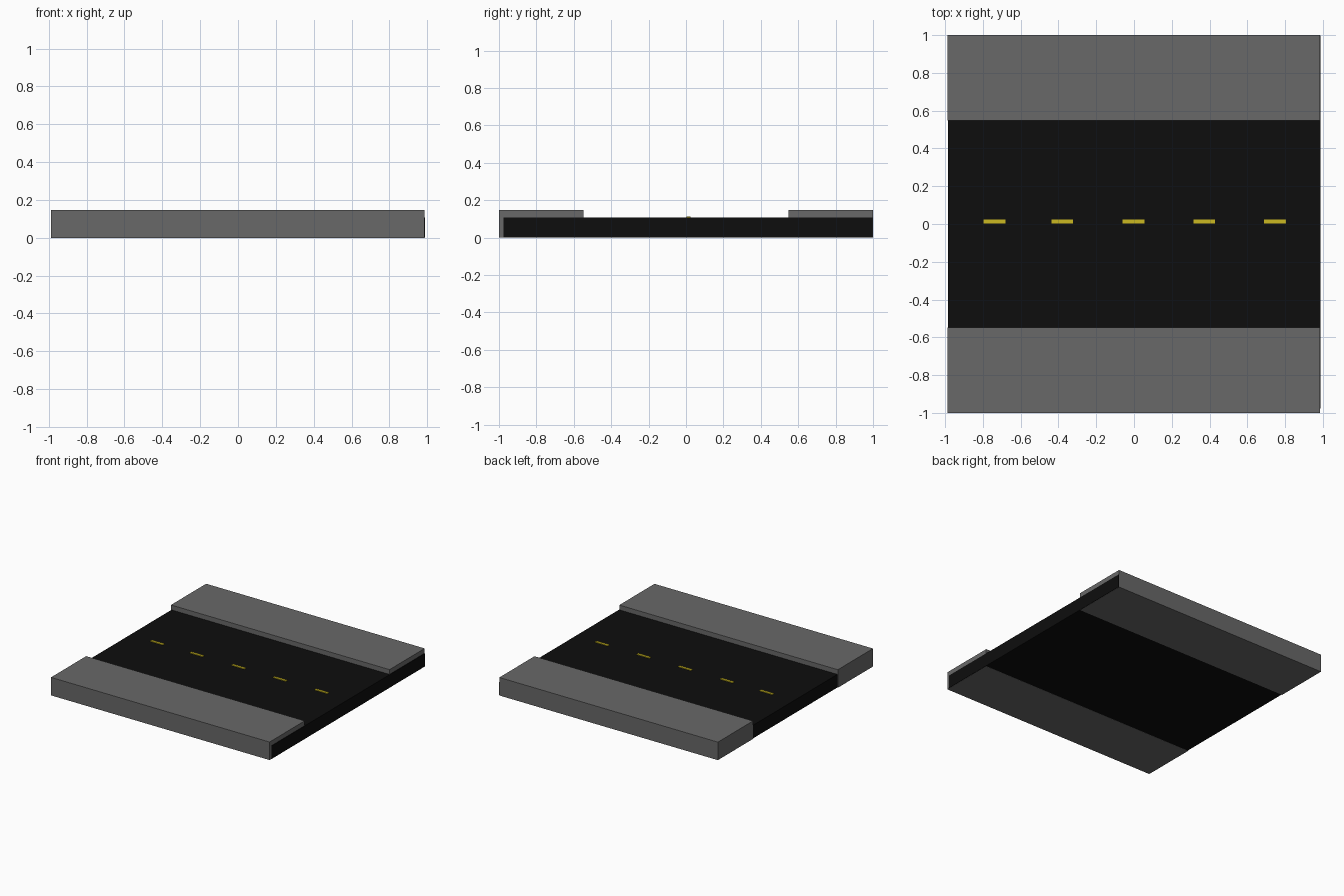
import bpy

if "Cube" in bpy.data.objects:
    bpy.data.objects.remove(bpy.data.objects["Cube"])


def material(name, rgb):
    mat = bpy.data.materials.new(name)
    mat.diffuse_color = (*rgb, 1)
    mat.use_nodes = True
    mat.node_tree.nodes["Principled BSDF"].inputs["Base Color"].default_value = mat.diffuse_color
    return mat


def box(name, x, y, z, mat):
    """Box from (min, max) ranges on each axis."""
    bpy.ops.mesh.primitive_cube_add(
        size=1, location=[sum(r) / 2 for r in (x, y, z)])
    ob = bpy.context.object
    ob.name = name
    ob.scale = [r[1] - r[0] for r in (x, y, z)]
    bpy.ops.object.transform_apply(location=False, rotation=False, scale=True)
    ob.data.materials.append(mat)
    return ob


concrete = material("concrete", (0.14, 0.14, 0.14))
asphalt = material("asphalt", (0.004, 0.004, 0.004))
paint = material("yellow_paint", (0.6, 0.48, 0.015))

# Road slab, running under the pavements and just past their right ends
box("road", (-0.984, 0.988), (-0.976, 0.998), (0.001, 0.108), asphalt)

# Raised pavement along each side
for name, side in (("front_pavement", -1), ("back_pavement", 1)):
    box(name, (-0.988, 0.985), sorted((side * 0.547, side)), (0, 0.147), concrete)

# Dashed centre line
for i, x in enumerate((-0.738, -0.38, -0.003, 0.372, 0.747)):
    box(f"lane_dash_{i + 1}", (x - 0.058, x + 0.058), (0.003, 0.024),
        (0.1, 0.114), paint)
